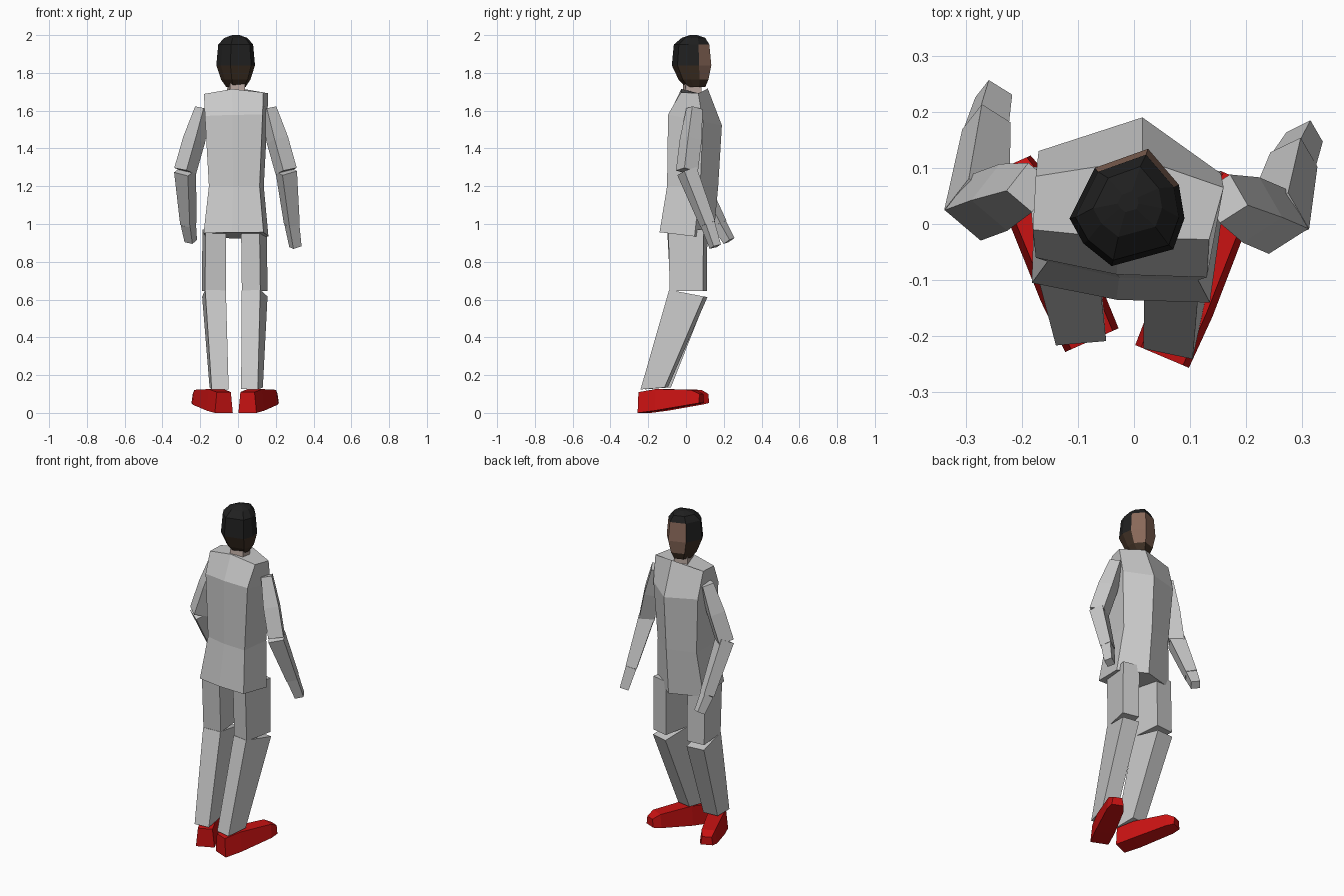
import bpy, bmesh
from math import radians, sin, cos
from mathutils import Vector, Matrix

default = bpy.data.objects.get("Cube")
if default:
    bpy.data.objects.remove(default, do_unlink=True)


def material(name, r, g, b):
    mat = bpy.data.materials.new(name)
    mat.use_nodes = True
    mat.diffuse_color = (r, g, b, 1)
    shader = mat.node_tree.nodes["Principled BSDF"]
    shader.inputs["Base Color"].default_value = (r, g, b, 1)
    shader.inputs["Roughness"].default_value = 0.8
    return mat


GREY = material("suit grey", 0.58, 0.58, 0.58)
RED = material("shoe red", 0.58, 0.006, 0.006)
SKIN = material("face skin", 0.25, 0.14, 0.1)
BROWN = material("beard brown", 0.05, 0.03, 0.018)
BLACK = material("hair black", 0.014, 0.014, 0.014)
NECK = material("neck skin", 0.5, 0.4, 0.36)


def loft(name, rings, mats, rule=None):
    """Skin a closed solid through rings of equal point count."""
    bm = bmesh.new()
    loops = [[bm.verts.new(p) for p in ring] for ring in rings]
    count = len(loops[0])
    for level, (low, high) in enumerate(zip(loops, loops[1:])):
        for i in range(count):
            j = (i + 1) % count
            face = bm.faces.new((low[i], low[j], high[j], high[i]))
            if rule:
                face.material_index = rule(level, i)
    bm.faces.new(loops[0][::-1])
    cap = bm.faces.new(loops[-1])
    if rule:
        cap.material_index = rule(len(rings), 0)
    bmesh.ops.recalc_face_normals(bm, faces=bm.faces)
    mesh = bpy.data.meshes.new(name)
    bm.to_mesh(mesh)
    bm.free()
    for mat in mats:
        mesh.materials.append(mat)
    obj = bpy.data.objects.new(name, mesh)
    bpy.context.collection.objects.link(obj)
    return obj


def section(center, width, depth, yaw, axis=(0, 0, 1)):
    """Rectangle across an axis, turned by yaw in degrees."""
    axis = Vector(axis).normalized()
    u = Vector((cos(radians(yaw)), sin(radians(yaw)), 0))
    u = (u - axis * u.dot(axis)).normalized()
    v = axis.cross(u)
    return [Vector(center) + u * width * a / 2 + v * depth * b / 2
            for a, b in ((-1, -1), (1, -1), (1, 1), (-1, 1))]


# Jacket: one six-sided outline, reshaped from hem to shoulders
OUTLINE = [(-0.175, -0.06), (-0.03, -0.09), (0.13, -0.095),
           (0.155, 0.09), (0.015, 0.19), (-0.17, 0.13)]


def jacket_ring(z, sx, sy, dy, tilt=0.0, droop=0.0):
    return [(x * sx, y * sy + dy, z - tilt * y - droop * abs(x)) for x, y in OUTLINE]


loft("jacket", [
    jacket_ring(0.945, 1.04, 1, -0.045, tilt=0.12),
    jacket_ring(1.2, 0.88, 0.95, -0.01),
    jacket_ring(1.56, 1, 1, 0, tilt=0.2),
    jacket_ring(1.72, 1.03, 0.5, 0.02, droop=0.18),
], [GREY])


# Legs: thigh and sloped shin
def leg(side, hip, knee, ankle, width, yaw):
    loft(side + "_thigh", [section((*knee, 0.645), width, 0.18, yaw),
                           section((*hip, 0.97), width, 0.19, yaw)], [GREY])
    loft(side + "_shin", [section((*ankle, 0.13), 0.09, 0.13, yaw, (0, -0.08, 1)),
                          section((*knee, 0.632), width, 0.19, yaw, (0, 0.19, 1))], [GREY])


leg("left", (0.085, 0.01), (0.088, 0.012), (0.074, -0.168), 0.1, -12)
leg("right", (-0.126, 0), (-0.127, 0.012), (-0.1, -0.148), 0.11, 5)


# Shoes: wedge with raised toe, turned outward
def shoe(side, heel, yaw):
    place = Matrix.Translation((*heel, 0)) @ Matrix.Rotation(radians(yaw), 4, "Z")
    rings = []
    for y, low, high, half in ((0, 0, 0.11, 0.052), (0.1, 0.012, 0.126, 0.055),
                               (0.3, 0.044, 0.122, 0.048), (0.345, 0.052, 0.1, 0.034)):
        top = half * 0.78
        rings.append([place @ Vector(p) for p in (
            (-half, y, low), (half, y, low), (top, y, high), (-top, y, high))])
    loft(side + "_shoe", rings, [RED])


shoe("left", (0.05, -0.236), -23)
shoe("right", (-0.075, -0.207), 24)


# Arms: upper arm, forearm and blunt hand
def arm(side, shoulder, elbow, wrist, tip, yaw):
    s, e, w, t = map(Vector, (shoulder, elbow, wrist, tip))
    upper, lower, hand = e - s, w - e, t - w
    loft(side + "_upper_arm", [section(s, 0.06, 0.065, yaw, upper),
                               section(s.lerp(e, 0.5), 0.085, 0.085, yaw, upper),
                               section(e, 0.085, 0.085, yaw, upper)], [GREY])
    loft(side + "_forearm", [section(e, 0.088, 0.078, yaw, lower),
                             section(w, 0.062, 0.062, yaw, lower)], [GREY])
    loft(side + "_hand", [section(w, 0.06, 0.056, yaw, hand),
                          section(t, 0.05, 0.045, yaw, hand)], [GREY])


arm("left", (0.162, 0.045, 1.61), (0.255, 0.005, 1.28),
    (0.285, 0.115, 1), (0.304, 0.155, 0.88), 30)
arm("right", (-0.185, 0.065, 1.61), (-0.28, 0.03, 1.28),
    (-0.263, 0.175, 1), (-0.25, 0.228, 0.91), -38)

# Neck
loft("neck", [section((-0.01, 0.03, 1.66), 0.085, 0.09, 10),
              section((-0.01, 0.035, 1.78), 0.075, 0.08, 10)], [NECK])

# Head: faceted outline with a pointed face side
SKULL = [(-0.105, -0.02), (-0.06, 0.07), (0.035, 0.104), (0.09, 0.04),
         (0.1, -0.02), (0.08, -0.075), (-0.03, -0.105), (-0.08, -0.065)]


def head_ring(z, scale, forward):
    return [(x * scale - 0.01, y * scale + 0.03 + forward, z) for x, y in SKULL]


def head_colour(level, side):
    if side in (1, 2) and level in (1, 2):
        return 0
    return 1 if level < 2 else 2


loft("head", [head_ring(1.725, 0.5, 0.02), head_ring(1.765, 0.76, 0.01),
              head_ring(1.84, 1, 0), head_ring(1.95, 0.9, 0),
              head_ring(1.985, 0.6, 0.01), head_ring(2, 0.18, 0.01)],
     [SKIN, BROWN, BLACK], head_colour)
